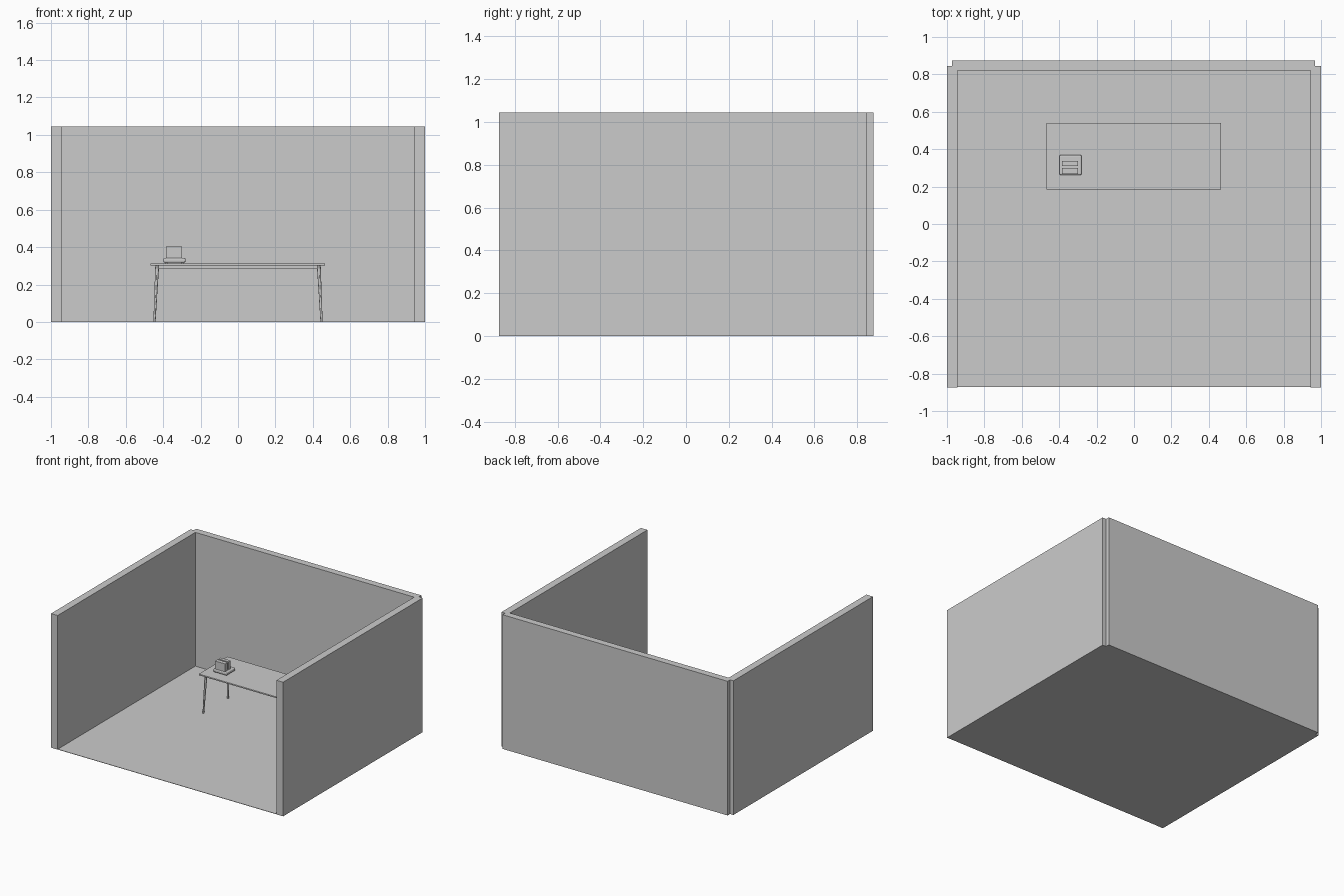
import bpy
import bmesh
from mathutils import Vector

cube = bpy.data.objects.get("Cube")
if cube:
    bpy.data.objects.remove(cube, do_unlink=True)

GREY = (0.6, 0.6, 0.6, 1)
grey = bpy.data.materials.new("plain grey")
grey.use_nodes = True
grey.diffuse_color = GREY
grey.node_tree.nodes["Principled BSDF"].inputs["Base Color"].default_value = GREY


def add_object(name, bm):
    mesh = bpy.data.meshes.new(name)
    bm.to_mesh(mesh)
    bm.free()
    mesh.materials.append(grey)
    obj = bpy.data.objects.new(name, mesh)
    bpy.context.collection.objects.link(obj)
    return obj


def box(name, xs, ys, zs):
    """Box spanning the given (low, high) ranges."""
    bm = bmesh.new()
    bmesh.ops.create_cube(bm, size=1)
    low, high = (Vector(c) for c in zip(xs, ys, zs))
    for v in bm.verts:
        v.co = (low + high) / 2 + v.co * (high - low)
    return add_object(name, bm)


def round_off(obj, width, segments):
    mod = obj.modifiers.new("rounded edges", "BEVEL")
    mod.width = width
    mod.segments = segments


def tapered_leg(name, rings, sides=12):
    """Round leg swept through (centre, radius) rings."""
    bm = bmesh.new()
    loops = []
    for centre, radius in rings:
        verts = bmesh.ops.create_circle(bm, segments=sides, radius=radius)["verts"]
        bmesh.ops.translate(bm, verts=verts, vec=centre)
        loops.append(verts)
    for a, b in zip(loops, loops[1:]):
        for i in range(sides):
            j = (i + 1) % sides
            bm.faces.new((a[i], a[j], b[j], b[i]))
    bm.faces.new(loops[0])
    bm.faces.new(loops[-1])
    bmesh.ops.recalc_face_normals(bm, faces=bm.faces)
    obj = add_object(name, bm)
    bpy.ops.object.select_all(action="DESELECT")
    bpy.context.view_layer.objects.active = obj
    obj.select_set(True)
    bpy.ops.object.shade_smooth_by_angle()


# Room shell, open at the front
WALL_TOP = 1.045
box("floor", (-0.998, 0.998), (-0.872, 0.843), (0, 0.003))
box("right_wall", (-1, -0.943), (-0.873, 0.845), (0, WALL_TOP))
box("left_wall", (0.943, 1), (-0.873, 0.845), (0, WALL_TOP))
box("back_wall", (-0.972, 0.968), (0.822, 0.875), (0, WALL_TOP))

# Table top
top = box("table_top", (-0.468, 0.465), (0.185, 0.54), (0.302, 0.313))
round_off(top, 0.002, 2)

# Rails under the table top
RAIL = (0.284, 0.303)
for name, y in (("front_rail", 0.222), ("back_rail", 0.503)):
    box(name, (-0.43, 0.43), (y - 0.004, y + 0.004), RAIL)
for name, x in (("right_rail", -0.432), ("left_rail", 0.432)):
    box(name, (x - 0.004, x + 0.004), (0.222, 0.503), RAIL)

# Splayed legs, mirrored about the table centre
MID_Y = 0.3625
for side, sx in (("right", -1), ("left", 1)):
    for end, sy in (("front", -1), ("back", 1)):
        rings = [((sx * x, MID_Y + sy * y, z), r) for x, y, z, r in (
            (0.447, 0.152, 0.0, 0.006),
            (0.446, 0.151, 0.012, 0.006),
            (0.439, 0.145, 0.16, 0.008),
            (0.433, 0.140, 0.28, 0.010),
            (0.432, 0.139, 0.303, 0.010))]
        tapered_leg(f"{end}_{side}_leg", rings)

# Small desk device: rounded base on feet with two upright slabs
base = box("device_base", (-0.399, -0.281), (0.262, 0.369), (0.318, 0.342))
round_off(base, 0.007, 3)
for i, x in enumerate((-0.382, -0.298)):
    for j, y in enumerate((0.28, 0.351)):
        box(f"device_foot_{i}{j}", (x - 0.006, x + 0.006),
            (y - 0.006, y + 0.006), (0.312, 0.32))
box("front_slab", (-0.385, -0.299), (0.268, 0.299), (0.335, 0.404))
box("back_slab", (-0.385, -0.299), (0.310, 0.337), (0.335, 0.404))
